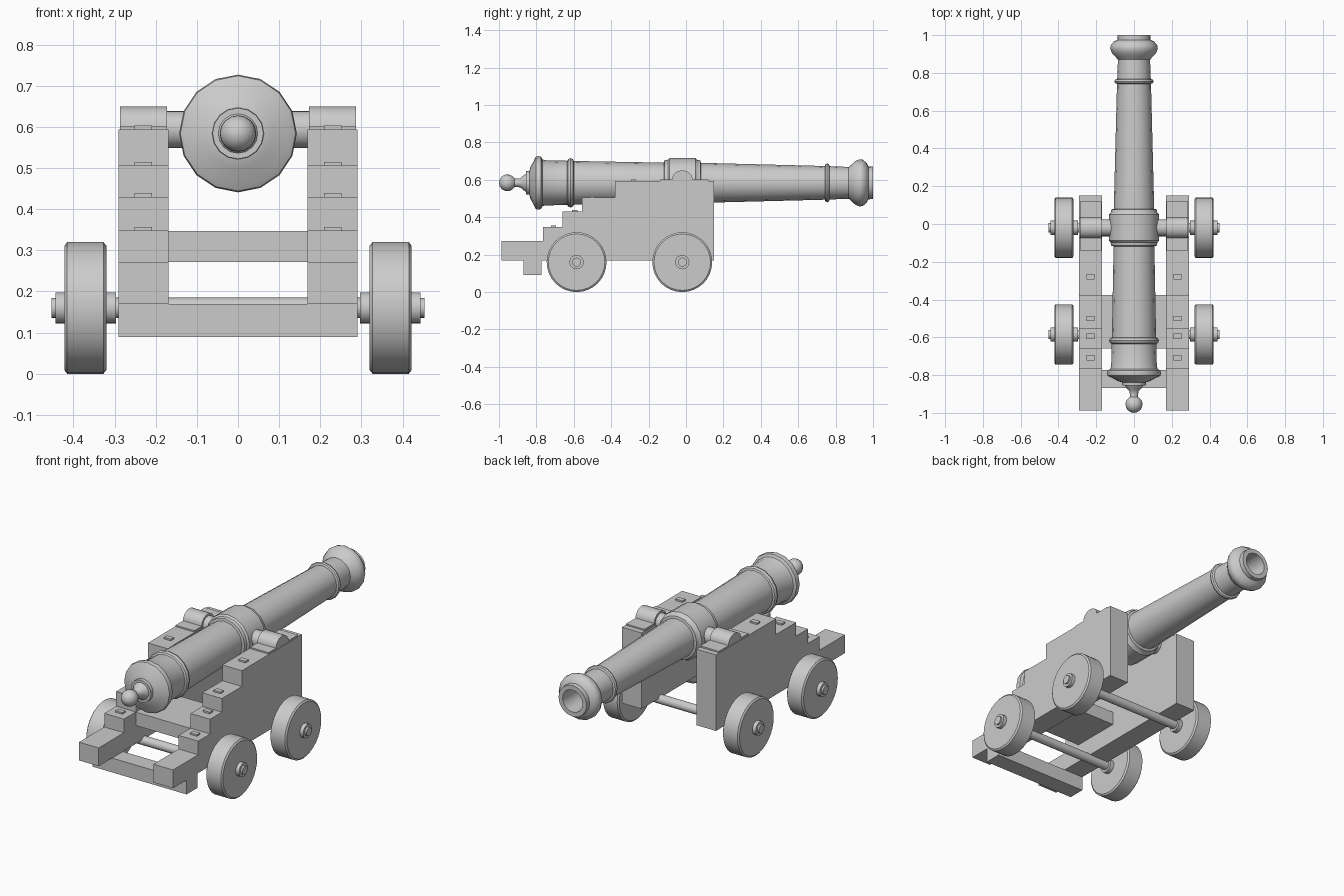
import bpy, bmesh, math
from mathutils import Matrix

if "Cube" in bpy.data.objects:
    bpy.data.objects.remove(bpy.data.objects["Cube"])

AXIS_Z = 0.584
TRUNNION_Y = -0.02


def finish(name, bm, smooth=False):
    bmesh.ops.recalc_face_normals(bm, faces=bm.faces)
    me = bpy.data.meshes.new(name)
    bm.to_mesh(me)
    bm.free()
    ob = bpy.data.objects.new(name, me)
    bpy.context.collection.objects.link(ob)
    if smooth:
        bpy.ops.object.select_all(action='DESELECT')
        ob.select_set(True)
        bpy.context.view_layer.objects.active = ob
        bpy.ops.object.shade_smooth_by_angle(angle=math.radians(35))
    return ob


def lathe(name, profile, segments, axis, loc):
    """Revolve (distance along axis, radius) points about the x or y axis."""
    bm = bmesh.new()
    rings = []
    for d, r in profile:
        ring = []
        for i in range(1 if r == 0 else segments):
            a = 2 * math.pi * i / segments
            u, v = r * math.cos(a), r * math.sin(a)
            ring.append(bm.verts.new((d, u, v) if axis == 'x' else (u, d, v)))
        rings.append(ring)
    for a, b in zip(rings, rings[1:]):
        for i in range(segments):
            j = (i + 1) % segments
            quad = [a[i % len(a)], a[j % len(a)], b[j % len(b)], b[i % len(b)]]
            bm.faces.new(list(dict.fromkeys(quad)))
    bm.transform(Matrix.Translation(loc))
    return finish(name, bm, True)


def extrude_x(name, outline, x0, x1, smooth=False):
    """Extrude a (y, z) outline between two x positions."""
    bm = bmesh.new()
    face = bm.faces.new([bm.verts.new((x0, y, z)) for y, z in outline])
    new = bmesh.ops.extrude_face_region(bm, geom=[face])['geom']
    bmesh.ops.translate(bm, vec=(x1 - x0, 0, 0),
                        verts=[v for v in new if isinstance(v, bmesh.types.BMVert)])
    return finish(name, bm, smooth)


def box(name, x, y, z):
    return extrude_x(name, [(y[0], z[0]), (y[1], z[0]), (y[1], z[1]), (y[0], z[1])], *x)


# Barrel: knob, breech, reinforcing rings, muzzle and bore in one profile
knob = [(-0.955 - 0.045 * math.cos(math.radians(t)), 0.045 * math.sin(math.radians(t)))
        for t in range(0, 151, 25)]
barrel = knob + [
    (-0.900, 0.022), (-0.885, 0.025), (-0.868, 0.040), (-0.856, 0.048),
    (-0.856, 0.062), (-0.838, 0.063), (-0.832, 0.085), (-0.815, 0.115),
    (-0.810, 0.128), (-0.803, 0.140), (-0.790, 0.143), (-0.775, 0.140), (-0.768, 0.126),
    (-0.755, 0.121), (-0.635, 0.118),
    (-0.630, 0.127), (-0.617, 0.132), (-0.604, 0.127), (-0.600, 0.117),
    (-0.118, 0.108), (-0.115, 0.121), (-0.097, 0.124), (-0.088, 0.133),
    (0.050, 0.133), (0.060, 0.123), (0.077, 0.120), (0.080, 0.107),
    (0.742, 0.090), (0.746, 0.100), (0.755, 0.104), (0.764, 0.100), (0.768, 0.089),
    (0.870, 0.085), (0.885, 0.098), (0.905, 0.117), (0.928, 0.126), (0.945, 0.124),
    (0.965, 0.108), (0.975, 0.088), (1.0, 0.087), (1.0, 0.062), (0.50, 0.058), (0.50, 0)]
lathe("barrel", barrel, 16, 'y', (0, 0, AXIS_Z))

# Trunnion pins through the barrel
lathe("trunnions", [(-0.28, 0), (-0.28, 0.045), (0.28, 0.045), (0.28, 0)],
      20, 'x', (0, TRUNNION_Y, AXIS_Z + 0.01))

cheek = [(0.15, 0.17), (0.15, 0.594), (-0.38, 0.594), (-0.38, 0.506), (-0.556, 0.506),
         (-0.556, 0.43), (-0.66, 0.43), (-0.66, 0.348), (-0.765, 0.348),
         (-0.765, 0.272), (-0.987, 0.272), (-0.987, 0.17)]
cap = [(0.12, 0.59), (0.12, 0.602)]
cap += [(TRUNNION_Y + 0.055 * math.cos(math.pi * i / 12),
         0.602 + 0.048 * math.sin(math.pi * i / 12)) for i in range(13)]
cap += [(-0.14, 0.602), (-0.14, 0.59)]
bolts = [(-0.28, 0.594), (-0.50, 0.506), (-0.595, 0.43), (-0.708, 0.348)]
# Wheel is chamfered at both rims, hub sits proud on each side
wheel = [(0.32, 0), (0.32, 0.151), (0.327, 0.16), (0.415, 0.16), (0.422, 0.151), (0.422, 0)]
hub = [(0.296, 0), (0.296, 0.038), (0.443, 0.038), (0.443, 0.024), (0.453, 0.024), (0.453, 0)]

for side, s in (("left", -1), ("right", 1)):
    # Stepped cheek, trunnion cap and step bolts
    extrude_x(f"{side}_cheek", cheek, s * 0.169, s * 0.29)
    extrude_x(f"{side}_trunnion_cap", cap, s * 0.172, s * 0.287, True)
    for n, (y, z) in enumerate(bolts):
        box(f"{side}_step_bolt_{n + 1}", (s * 0.209, s * 0.252),
            (y - 0.014, y + 0.014), (z - 0.01, z + 0.009))
    # Wheels and hubs
    for end, y in (("rear", -0.585), ("front", TRUNNION_Y)):
        lathe(f"{end}_{side}_wheel", [(s * d, r) for d, r in wheel], 32, 'x', (0, y, 0.16))
        lathe(f"{end}_{side}_hub", [(s * d, r) for d, r in hub], 20, 'x', (0, y, 0.16))

# Axles
for end, y in (("rear", -0.585), ("front", TRUNNION_Y)):
    lathe(f"{end}_axle", [(-0.30, 0), (-0.30, 0.025), (0.30, 0.025), (0.30, 0)],
          16, 'x', (0, y, 0.16))

# Cross timbers: bed under the breech and the rear transom
box("breech_bed", (-0.169, 0.169), (-0.66, -0.375), (0.272, 0.347))
box("rear_transom", (-0.29, 0.29), (-0.868, -0.772), (0.09, 0.17))
